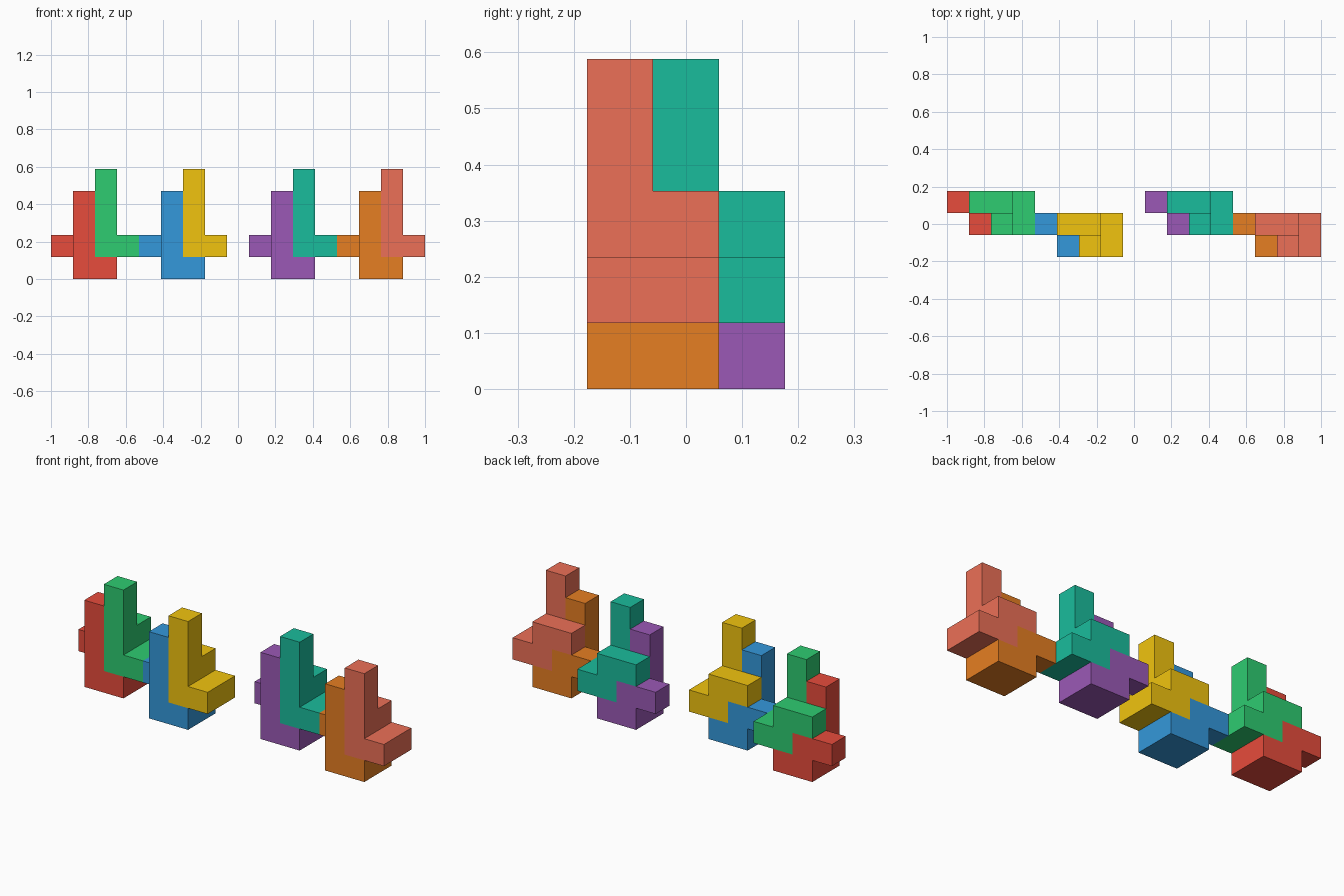
import bpy
import bmesh
from mathutils import Vector

if "Cube" in bpy.data.objects:
    bpy.data.objects.remove(bpy.data.objects["Cube"])

U = 2 / 17  # edge of one cube cell

# Cells of the one block shape that every piece repeats
SHAPE = [(0, 2, 1), (1, 2, 1), (1, 2, 0), (2, 2, 0), (2, 1, 0),
         (1, 1, 0), (1, 1, 1), (1, 1, 2), (1, 1, 3)]

# Piece colours (sRGB hex), in lower / upper pairs
PAIRS = [((0, 0, 0), ("red", "E74C3C"), ("green", "2ECC71")),
         ((4, -1, 0), ("blue", "3498DB"), ("yellow", "F1C40F")),
         ((9, 0, 0), ("purple", "9B59B6"), ("teal", "1ABC9C")),
         ((13, -1, 0), ("orange", "E67E22"), ("salmon", "EC7057"))]


def make_material(name, code):
    mat = bpy.data.materials.new(name)
    srgb = [int(code[i:i + 2], 16) / 255 for i in (0, 2, 4)]
    mat.diffuse_color = [((c + 0.055) / 1.055) ** 2.4 for c in srgb] + [1]
    mat.use_nodes = True
    mat.node_tree.nodes["Principled BSDF"].inputs["Base Color"].default_value = mat.diffuse_color
    return mat


def make_piece(color, code, offset):
    bm = bmesh.new()
    # Outer skin: a square wherever a cell has no neighbour
    for cell in SHAPE:
        centre = Vector(cell) + Vector((0.5, 0.5, 0.5))
        for axis in range(3):
            for sign in (-1, 1):
                near = list(cell)
                near[axis] += sign
                if tuple(near) in SHAPE:
                    continue
                n, a, b = Vector(), Vector(), Vector()
                n[axis] = sign / 2
                a[(axis + 1) % 3] = 0.5
                b[(axis + 2) % 3] = 0.5 * sign
                mid = centre + n
                bm.faces.new([bm.verts.new(mid + p)
                              for p in (-a - b, a - b, a + b, b - a)])
    bmesh.ops.remove_doubles(bm, verts=bm.verts, dist=0.001)
    bmesh.ops.dissolve_limit(bm, angle_limit=0.02, verts=bm.verts, edges=bm.edges)
    # Centre the model's 17 x 3 cell footprint
    bmesh.ops.translate(bm, verts=bm.verts, vec=Vector(offset) - Vector((8.5, 1.5, 0)))
    bmesh.ops.scale(bm, verts=bm.verts, vec=(U, U, U))
    mesh = bpy.data.meshes.new(color + "_block")
    bm.to_mesh(mesh)
    bm.free()
    mesh.materials.append(make_material(color, code))
    bpy.context.collection.objects.link(bpy.data.objects.new(color + "_block", mesh))


# Each upper piece nests one cell right of and above its lower twin
for (x, y, z), lower, upper in PAIRS:
    make_piece(*lower, (x, y, z))
    make_piece(*upper, (x + 1, y, z + 1))
